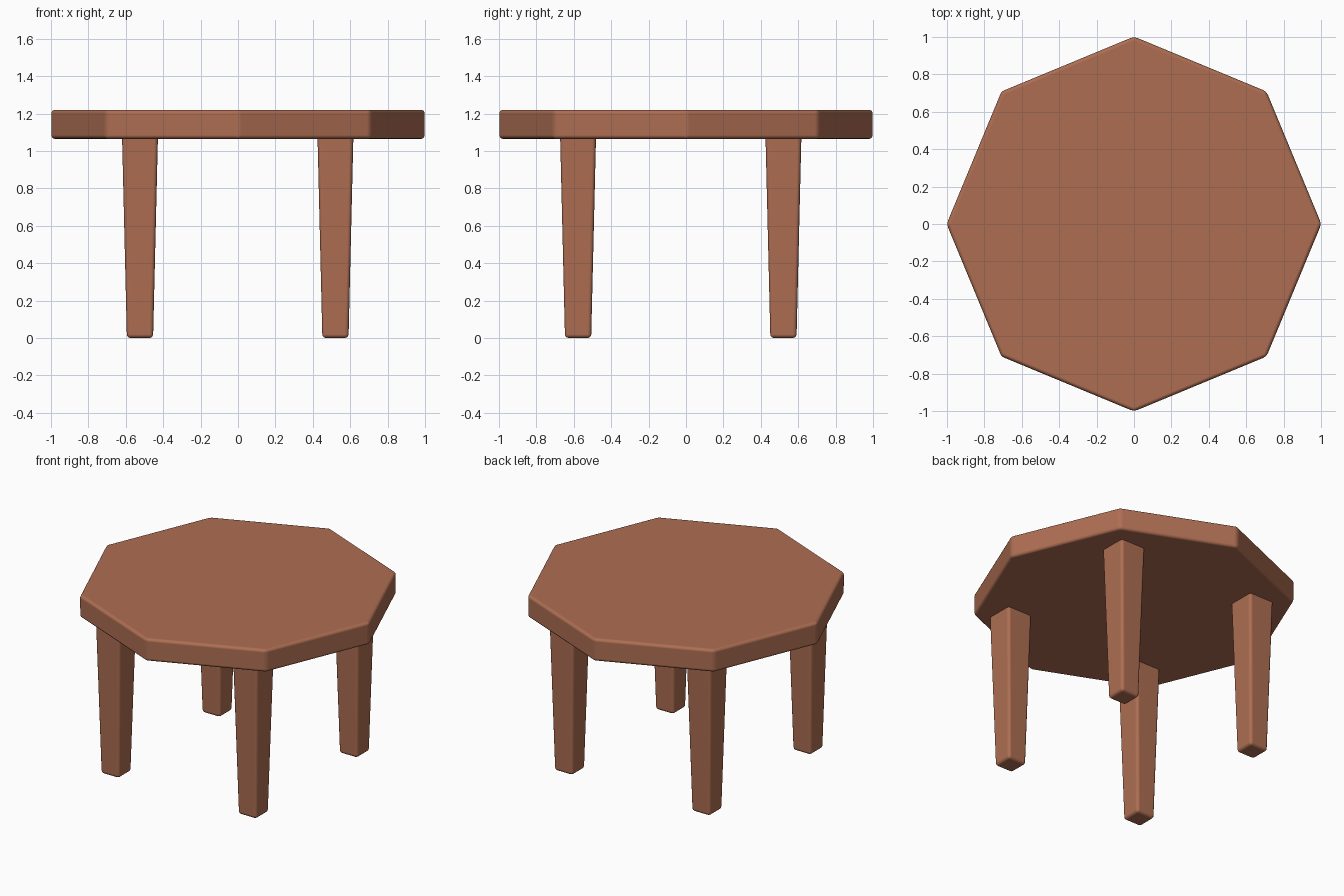
import bpy, math

if "Cube" in bpy.data.objects:
    bpy.data.objects.remove(bpy.data.objects["Cube"])

wood = bpy.data.materials.new("reddish brown wood")
wood.diffuse_color = (0.42, 0.155, 0.085, 1)
wood.use_nodes = True
wood.node_tree.nodes["Principled BSDF"].inputs["Base Color"].default_value = wood.diffuse_color


def prism(name, sides, r_bottom, r_top, z0, z1, x=0, y=0, turn=0.0, bevel=0.02):
    """Straight or tapered prism with softly rounded edges."""
    ring = [(math.cos(turn + 2 * math.pi * i / sides),
             math.sin(turn + 2 * math.pi * i / sides)) for i in range(sides)]
    verts = [(c * r_bottom, s * r_bottom, z0) for c, s in ring]
    verts += [(c * r_top, s * r_top, z1) for c, s in ring]
    faces = [tuple(reversed(range(sides))), tuple(range(sides, 2 * sides))]
    faces += [(i, (i + 1) % sides, (i + 1) % sides + sides, i + sides)
              for i in range(sides)]
    mesh = bpy.data.meshes.new(name)
    mesh.from_pydata(verts, [], faces)
    mesh.materials.append(wood)
    mesh.shade_smooth()
    ob = bpy.data.objects.new(name, mesh)
    ob.location = (x, y, 0)
    bpy.context.collection.objects.link(ob)
    mod = ob.modifiers.new("soft edges", 'BEVEL')
    mod.width = bevel
    mod.segments = 3
    mod.limit_method = 'ANGLE'
    mod.harden_normals = True
    return ob


# Octagonal top, corner points on the axes
prism("table_top", 8, 1.002, 1.002, 1.065, 1.22)

# Four square tapered legs, front pair slightly further out
for depth, y in (("front", -0.577), ("back", 0.521)):
    for side, x in (("left", -0.524), ("right", 0.521)):
        prism(f"{depth}_{side}_leg", 4, 0.07 * math.sqrt(2), 0.0965 * math.sqrt(2),
              0.0, 1.10, x, y, math.pi / 4)
